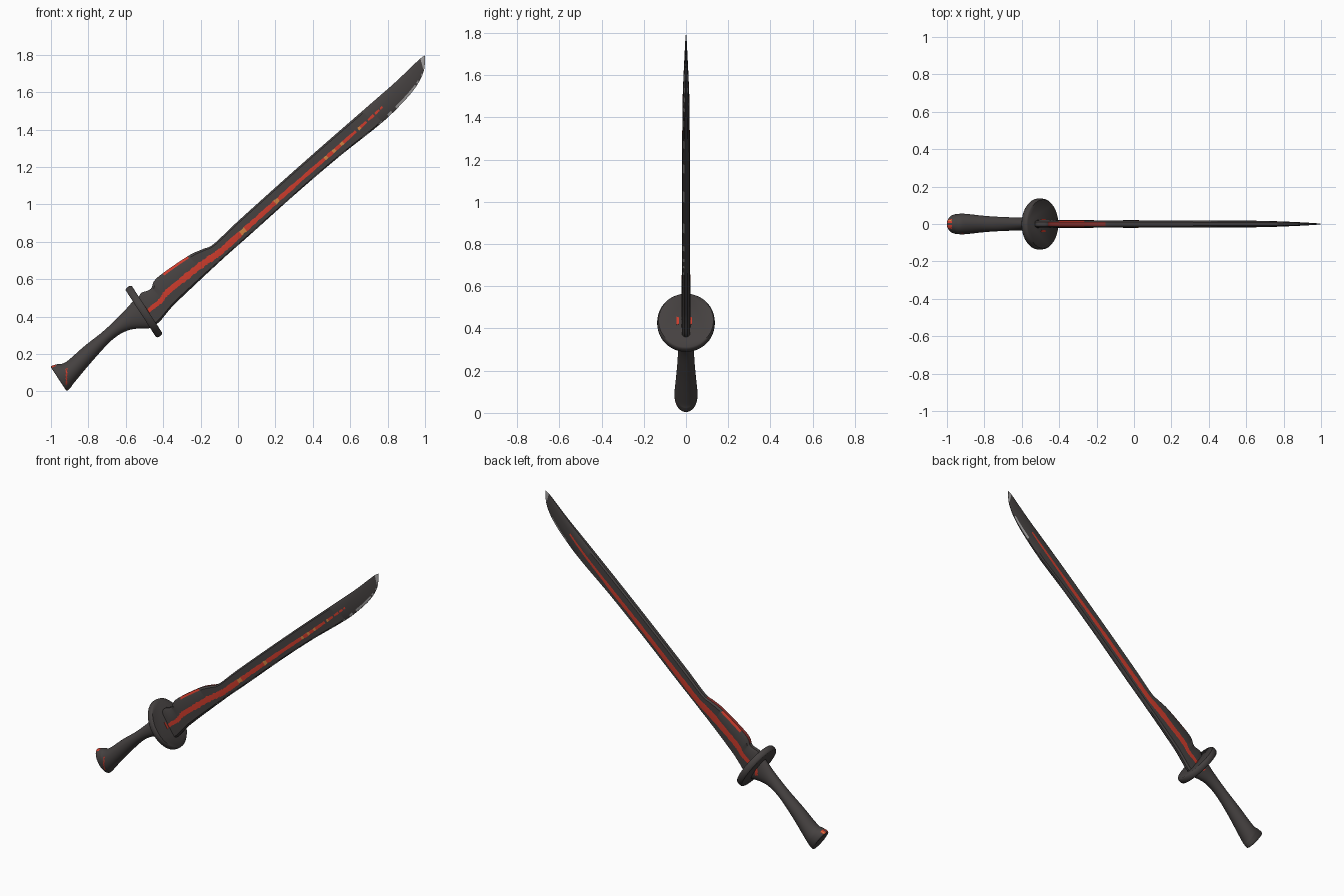
import bpy, bmesh, math, random
from mathutils import Vector

if "Cube" in bpy.data.objects:
    bpy.data.objects.remove(bpy.data.objects["Cube"])

random.seed(4)


def material(name, rgb):
    m = bpy.data.materials.new(name)
    m.diffuse_color = (*rgb, 1)
    m.use_nodes = True
    m.node_tree.nodes["Principled BSDF"].inputs["Base Color"].default_value = m.diffuse_color
    return m


MATS = [material("charcoal steel", (0.060, 0.053, 0.052)),
        material("ember red", (0.62, 0.045, 0.025)),
        material("ember orange", (0.66, 0.22, 0.05)),
        material("worn edge grey", (0.36, 0.35, 0.35)),
        material("dull red", (0.24, 0.03, 0.025))]
DARK, RED, ORANGE, GREY, DULL = range(5)


def smooth_path(rows, n):
    """Catmull-Rom resampling of station rows."""
    out = []
    for i in range(len(rows) - 1):
        p = [rows[max(0, min(len(rows) - 1, i + k))] for k in (-1, 0, 1, 2)]
        for j in range(n):
            t = j / n
            out.append([0.5 * (2 * b + (c - a) * t + (2 * a - 5 * b + 4 * c - d) * t * t
                               + (3 * b - a - 3 * c + d) * t ** 3) for a, b, c, d in zip(*p)])
    return out + [list(rows[-1])]


def loft(name, rings, rule=lambda i, j, c: DARK, angle=35, cap=DARK):
    """Skin closed rings; rule(ring, column, centre) picks the face material."""
    bm = bmesh.new()
    vs = [[bm.verts.new(p) for p in r] for r in rings]
    n = len(rings[0])
    for i in range(len(vs) - 1):
        for j in range(n):
            k = (j + 1) % n
            f = bm.faces.new((vs[i][j], vs[i][k], vs[i + 1][k], vs[i + 1][j]))
            f.material_index = rule(i, j, f.calc_center_median())
    for ring in (vs[0], vs[-1]):
        bm.faces.new(ring).material_index = cap
    bmesh.ops.recalc_face_normals(bm, faces=bm.faces)
    me = bpy.data.meshes.new(name)
    bm.to_mesh(me)
    bm.free()
    for m in MATS:
        me.materials.append(m)
    me.shade_smooth()
    me.set_sharp_from_angle(angle=math.radians(angle))
    ob = bpy.data.objects.new(name, me)
    bpy.context.collection.objects.link(ob)
    return ob


def ellipse(row, n):
    """Ring between a top and a bottom point, with half width w in y."""
    x0, z0, x1, z1, w = row
    a, b = Vector((x0, 0, z0)), Vector((x1, 0, z1))
    return [(a + b) / 2 + (a - b) / 2 * math.cos(math.tau * k / n)
            + Vector((0, w * math.sin(math.tau * k / n), 0)) for k in range(n)]


# Handle: flared pommel, slim grip, wide collar under the guard
grip = [(-0.985, 0.11, -0.93, 0.022, 0.035),
        (-1.0, 0.133, -0.915, 0.004, 0.050),
        (-0.965, 0.146, -0.895, 0.020, 0.055),
        (-0.92, 0.157, -0.873, 0.050, 0.054),
        (-0.82, 0.243, -0.765, 0.178, 0.043),
        (-0.72, 0.322, -0.665, 0.282, 0.037),
        (-0.625, 0.412, -0.575, 0.330, 0.035),
        (-0.555, 0.490, -0.465, 0.338, 0.037)]


def grip_rule(i, j, c):
    if c.y < -0.02 and abs(c.x + 0.917) < 0.004 and 0.035 < c.z < 0.125:
        return RED if i % 3 else DULL                 # upright crack on the pommel
    if c.x < -0.974 and c.z > 0.128 and 0.006 < abs(c.y) < 0.026:
        return ORANGE if 0.014 < c.y < 0.02 else RED  # ember on the pommel rim
    if c.y > 0.02 and abs(c.x + 0.525) < 0.010 and 0.38 < c.z < 0.43:
        return RED                                    # ember on the collar
    return DARK


loft("handle", [ellipse(r, 64) for r in smooth_path(grip, 14)], grip_rule)

# Guard: oval disc with a softened rim
N, U, C = Vector((0.84, 0, 0.545)), Vector((-0.545, 0, 0.84)), Vector((-0.503, 0, 0.427))


def disc_row(h, s):
    a, b = C + N * h + U * 0.157 * s, C + N * h - U * 0.157 * s
    return (a.x, a.z, b.x, b.z, 0.137 * s)


loft("guard", [ellipse(disc_row(h, s), 48) for h, s in
               ((-0.02, 0.95), (-0.013, 0.99), (0, 1), (0.013, 0.99), (0.02, 0.95))], angle=50)

# Small ember plates on the guard face, either side of the blade
for y0, y1, label in ((-0.044, -0.032, "front"), (0.021, 0.028, "back")):
    rings = [[C + N * h + U * u + Vector((0, y, 0)) for u, y in
              ((-0.025, y0), (0.02, y0), (0.015, y1), (-0.02, y1))] for h in (0.017, 0.022)]
    loft("guard_ember_" + label, rings, lambda i, j, c: RED, cap=RED)

# Blade: spine point, edge point, half thickness at each station
stations = [(-0.535, 0.480, -0.455, 0.350, 0.021),
            (-0.520, 0.524, -0.420, 0.372, 0.021),
            (-0.467, 0.548, -0.370, 0.432, 0.021),
            (-0.432, 0.608, -0.325, 0.480, 0.021),
            (-0.270, 0.722, -0.180, 0.617, 0.020),
            (-0.190, 0.760, -0.115, 0.677, 0.020),
            (-0.130, 0.788, -0.060, 0.728, 0.020),
            (0.000, 0.910, 0.065, 0.838, 0.020),
            (0.250, 1.135, 0.315, 1.062, 0.019),
            (0.465, 1.325, 0.535, 1.250, 0.018),
            (0.650, 1.486, 0.722, 1.398, 0.017),
            (0.750, 1.573, 0.812, 1.475, 0.014),
            (0.840, 1.652, 0.912, 1.578, 0.010),
            (0.920, 1.728, 0.965, 1.650, 0.006),
            (0.975, 1.780, 0.993, 1.712, 0.003),
            (0.999, 1.795, 1.000, 1.765, 0.001)]
rows = smooth_path(stations, 14)


def lookup(m, table):
    """Piecewise linear value at m."""
    for (a, va), (b, vb) in zip(table, table[1:]):
        if m <= b:
            return va + (vb - va) * max(0, (m - a) / (b - a))
    return table[-1][1]


def mid_x(i):
    return (rows[i][0] + rows[i][2]) / 2


def section(i):
    x0, z0, x1, z1, h = rows[i]
    a, b = Vector((x0, 0, z0)), Vector((x1, 0, z1))
    m = mid_x(i)
    # ember groove: swells past the guard, then thins toward the tip
    mid = lookup(m, ((-0.5, 0.53), (-0.3, 0.58), (0, 0.60), (0.5, 0.60), (0.82, 0.44)))
    half = lookup(m, ((-0.5, 0.009), (-0.38, 0.015), (-0.22, 0.018), (0.1, 0.0125),
                      (0.5, 0.0095), (0.8, 0.005))) / (a - b).length
    front = min(0.2, half * random.uniform(0.8, 1.2))
    back = min(0.2, half * random.uniform(1.1, 1.35))
    low = lookup(m, ((0.7, 0.94), (0.8, 0.87), (0.92, 0.87), (1, 0.9)))
    ring = []
    for side, w in ((-1, front), (1, back)):
        prof = [(0, 0.5), (0.09, 0.95), (mid - w, 1), (mid + w, 1), (low, 0.85), (1, 0.35)]
        ring += [(s, side * y) for s, y in prof[::-side]]
    return [a.lerp(b, s) + Vector((0, h * y, 0)) for s, y in ring]


def blade_rule(i, j, c):
    m = mid_x(i)
    if j == 2 and -0.51 < m < 0.77:                   # broken glow on the front
        if m > 0.58 and i % 5 == 0:
            return DARK
        if 0.42 < m < 0.55 and i % 3 == 0 or 0.0 < m < 0.02 \
                or 0.18 < m < 0.20 or 0.62 < m < 0.645:
            return ORANGE
        return RED
    if j == 8 and -0.51 < m < 0.82:                   # continuous glow on the back
        return RED
    if j in (0, 10) and -0.36 < m < -0.225:           # ember on the spine hump
        return RED
    if j == 11 and -0.41 < m < -0.12:
        return DULL
    if m > 0.982 and j in (0, 1, 2, 3, 4, 7, 8, 9, 10):
        return GREY                                   # bare metal at the point
    if j in (4, 6) and (0.81 < m < 0.925 or m > -0.2 and j == 4 and i % 9 in (0, 1, 2)):
        return GREY                                   # worn cutting edge
    return DARK


loft("blade", [section(i) for i in range(len(rows))], blade_rule)
